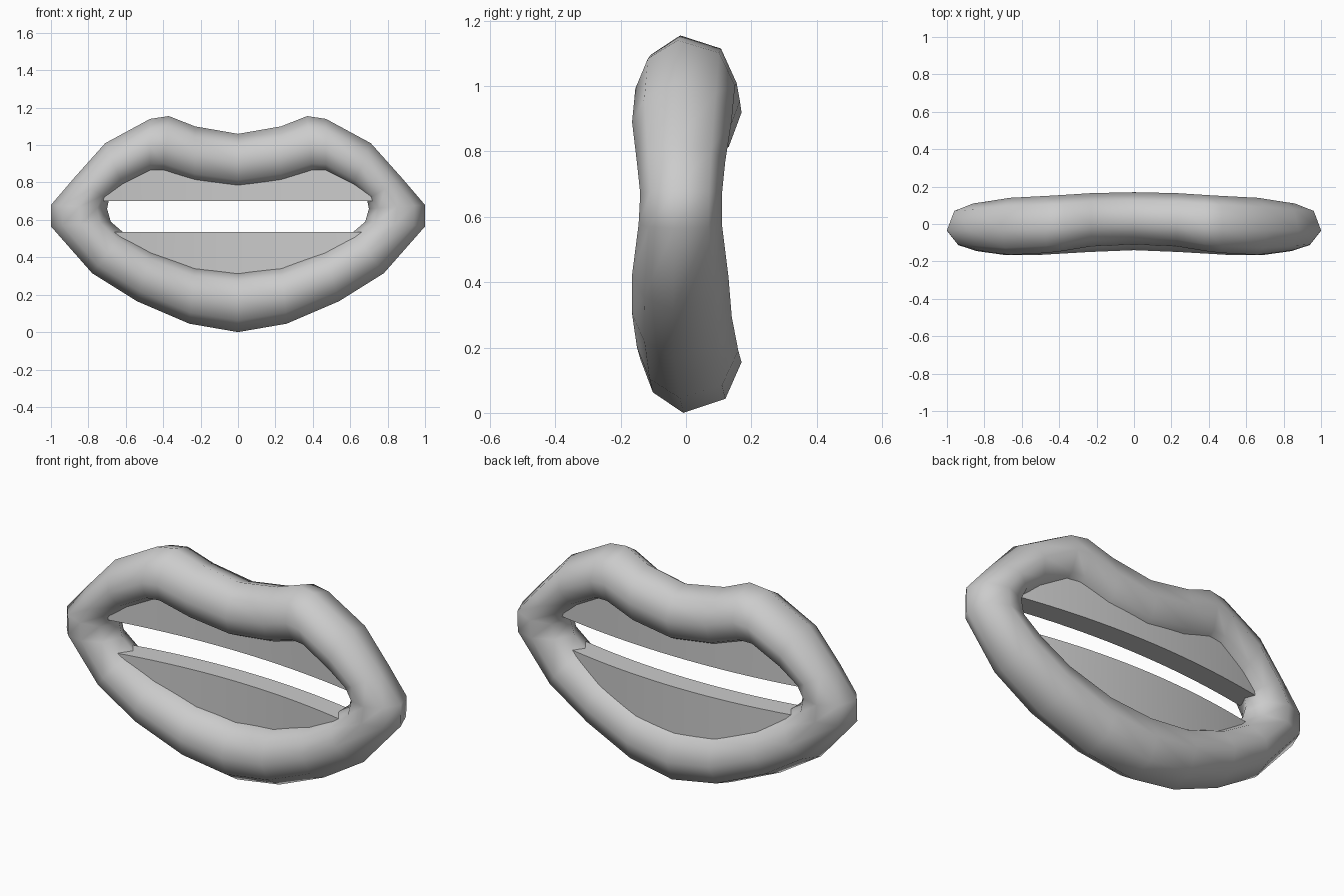
import bpy, bmesh
from mathutils import Vector

if "Cube" in bpy.data.objects:
    bpy.data.objects.remove(bpy.data.objects["Cube"])

# Stations round the right half of the mouth:
# outer x, outer z, inner x, inner z, front y, back y
HALF = [
    (0.00, 1.06, 0.00, 0.76, -0.11, 0.17),
    (0.23, 1.10, 0.23, 0.79, -0.12, 0.165),
    (0.37, 1.155, 0.40, 0.845, -0.145, 0.155),
    (0.47, 1.14, 0.47, 0.845, -0.155, 0.15),
    (0.71, 1.01, 0.61, 0.77, -0.165, 0.14),
    (0.88, 0.82, 0.69, 0.71, -0.15, 0.12),
    (1.00, 0.68, 0.70, 0.66, -0.14, 0.11),
    (1.00, 0.565, 0.68, 0.59, -0.145, 0.11),
    (0.78, 0.315, 0.61, 0.53, -0.165, 0.13),
    (0.54, 0.165, 0.46, 0.44, -0.165, 0.14),
    (0.26, 0.045, 0.23, 0.355, -0.15, 0.16),
    (0.00, 0.00, 0.00, 0.33, -0.14, 0.17),
]
# Eight-sided section: fraction from outer to inner, fraction of half depth
SECTION = [(0, -.15), (.19, -.75), (.5, -1), (.82, -.75),
           (1, 0), (.82, .72), (.47, 1), (.13, .68)]


def finish(name, bm, angle):
    bmesh.ops.recalc_face_normals(bm, faces=bm.faces)
    mesh = bpy.data.meshes.new(name)
    bm.to_mesh(mesh)
    bm.free()
    obj = bpy.data.objects.new(name, mesh)
    bpy.context.collection.objects.link(obj)
    bpy.ops.object.select_all(action='DESELECT')
    obj.select_set(True)
    bpy.context.view_layer.objects.active = obj
    bpy.ops.object.shade_smooth_by_angle(angle=angle)
    return obj


def loft(bm, rings, closed):
    loops = [[bm.verts.new(p) for p in ring] for ring in rings]
    n = len(loops[0])
    for i in range(len(loops) if closed else len(loops) - 1):
        a, b = loops[i], loops[(i + 1) % len(loops)]
        for j in range(n):
            k = (j + 1) % n
            bm.faces.new((a[j], a[k], b[k], b[j]))
    if not closed:
        bm.faces.new(loops[0])
        bm.faces.new(loops[-1])


# Lips: closed loft through all stations, left half mirrored
stations = HALF + [(-a, b, -c, d, e, f) for a, b, c, d, e, f in HALF[-2:0:-1]]
rings = []
for ox, oz, ix, iz, front, back in stations:
    mid, half = (front + back) / 2, (back - front) / 2
    rings.append([Vector((ox + (ix - ox) * t, mid + half * s, oz + (iz - oz) * t))
                  for t, s in SECTION])
bm = bmesh.new()
loft(bm, rings, True)
finish("lips", bm, 1.4)


# Teeth: curved strips whose hidden edge follows the middle of the lip
def teeth(name, stations, edge_z, end_x):
    path = sorted(((s[0] + s[2]) / 2, (s[1] + s[3]) / 2) for s in stations)

    def lip_mid(x):
        for (x0, z0), (x1, z1) in zip(path, path[1:]):
            if x <= x1:
                return z0 + (z1 - z0) * (x - x0) / (x1 - x0)
        return path[-1][1]

    strip = []
    for i in range(-10, 11):
        x = end_x * i / 10
        y = 0.04 - 0.065 * (i / 10) ** 2
        z = lip_mid(abs(x))
        strip.append([(x, y - .06, edge_z), (x, y + .06, edge_z),
                      (x, y + .06, z), (x, y - .06, z)])
    bm = bmesh.new()
    loft(bm, strip, False)
    finish(name, bm, 0.6)


teeth("upper_teeth", HALF[:6], 0.70, 0.72)
teeth("lower_teeth", HALF[7:], 0.535, 0.66)
